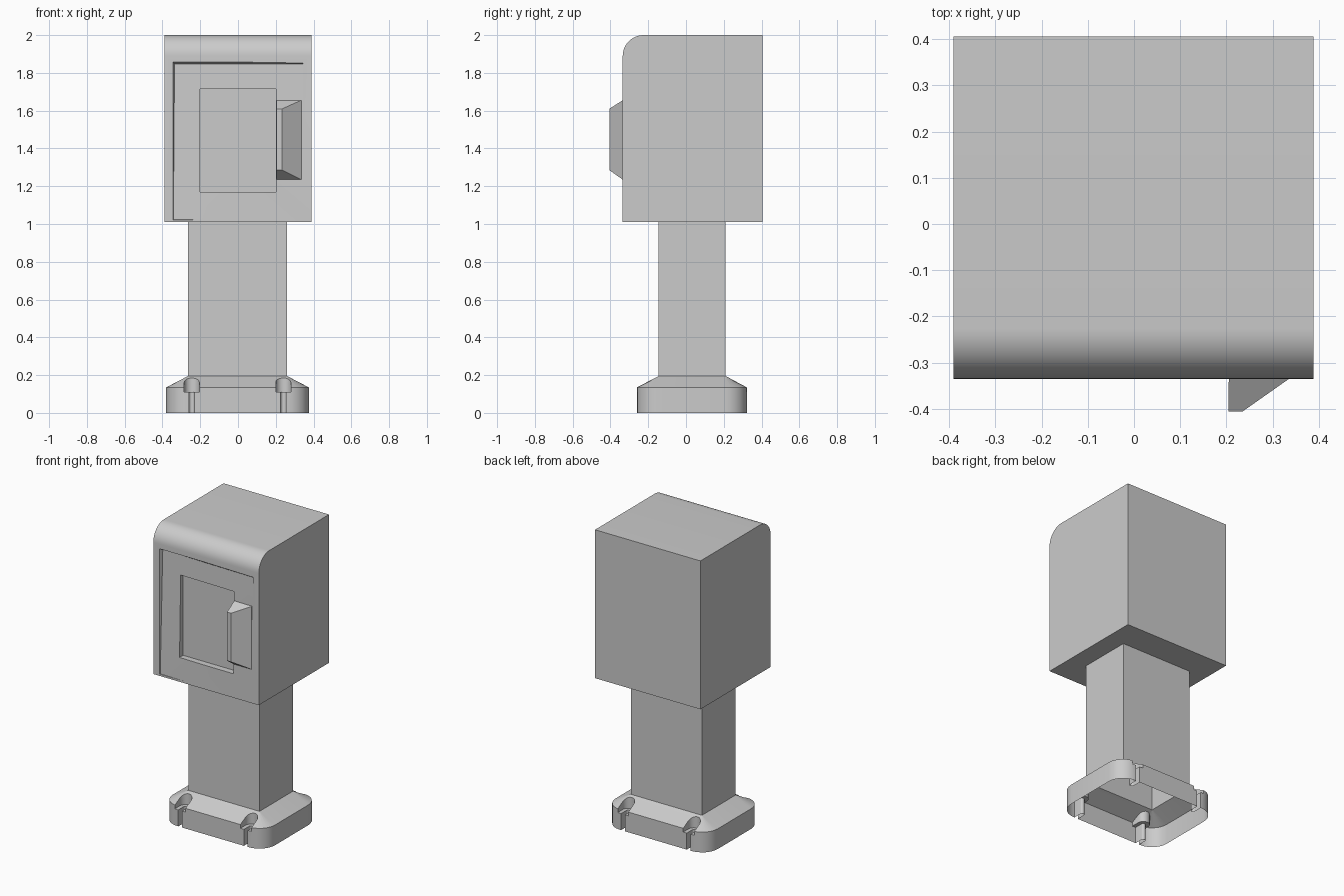
import bpy, bmesh
from math import pi, sin, cos, radians

if "Cube" in bpy.data.objects:
    bpy.data.objects.remove(bpy.data.objects["Cube"])


def finish(name, bm):
    bmesh.ops.recalc_face_normals(bm, faces=bm.faces)
    me = bpy.data.meshes.new(name)
    bm.to_mesh(me)
    bm.free()
    ob = bpy.data.objects.new(name, me)
    bpy.context.collection.objects.link(ob)
    return ob


def loft(name, loops, caps=True):
    """Skin a stack of equal-length point loops."""
    bm = bmesh.new()
    rings = [[bm.verts.new(p) for p in loop] for loop in loops]
    n = len(rings[0])
    for a, b in zip(rings, rings[1:]):
        for i in range(n):
            j = (i + 1) % n
            bm.faces.new((a[i], a[j], b[j], b[i]))
    if caps:
        bm.faces.new(rings[0])
        bm.faces.new(rings[-1])
    return finish(name, bm)


def rect(x0, x1, y0, y1, z):
    return [(x0, y0, z), (x1, y0, z), (x1, y1, z), (x0, y1, z)]


def front_rect(x0, x1, z0, z1, y):
    return [(x0, y, z0), (x1, y, z0), (x1, y, z1), (x0, y, z1)]


def rounded_rect(x0, x1, y0, y1, r, z, seg=6):
    pts = []
    corners = ((x1 - r, y1 - r), (x0 + r, y1 - r), (x0 + r, y0 + r), (x1 - r, y0 + r))
    for k, (cx, cy) in enumerate(corners):
        for i in range(seg + 1):
            a = (k + i / seg) * pi / 2
            pts.append((cx + r * cos(a), cy + r * sin(a), z))
    return pts


def cut(ob, cutter):
    m = ob.modifiers.new("cut", 'BOOLEAN')
    m.operation, m.solver, m.object = 'DIFFERENCE', 'EXACT', cutter
    bpy.context.view_layer.objects.active = ob
    bpy.ops.object.modifier_apply(modifier=m.name)
    bpy.data.objects.remove(cutter, do_unlink=True)


def smooth(ob):
    bpy.ops.object.select_all(action='DESELECT')
    ob.select_set(True)
    bpy.context.view_layer.objects.active = ob
    bpy.ops.object.shade_smooth_by_angle(angle=radians(25))


# Cabinet head: side profile with a rounded top front edge
F, R = -0.335, 0.11
profile = [(0.405, 1.01), (0.405, 2.0)]
for i in range(13):
    a = pi / 2 + i / 12 * pi / 2
    profile.append((F + R + R * cos(a), 2.0 - R + R * sin(a)))
profile.append((F, 1.01))
head = loft("cabinet_head", [[(x, y, z) for y, z in profile] for x in (-0.39, 0.388)])

# Slightly tilted door, sunk most at its upper left
door = [(-0.342, F + 0.004, 1.023), (0.345, F - 0.0105, 1.023),
        (0.345, F + 0.0075, 1.847), (-0.336, F + 0.022, 1.847)]
cut(head, loft("door_cutter", [front_rect(-0.352, 0.345, 1.015, 1.870, F - 0.025), door]))

# Window recess
cut(head, loft("window_cutter", [front_rect(-0.2, 0.2, 1.17, 1.715, y) for y in (-0.45, F + 0.042)]))
smooth(head)

# Wedge-shaped door handle
loft("door_handle", [front_rect(0.205, 0.335, 1.235, 1.655, F + 0.015),
                     front_rect(0.205, 0.335, 1.235, 1.655, F),
                     front_rect(0.204, 0.234, 1.285, 1.61, -0.406)])

# Hollow post
loft("post", [rect(-0.265, 0.26, -0.145, 0.21, z) for z in (0.195, 1.01)], caps=False)

# Base with chamfered shoulder
X0, X1, Y0, Y1 = -0.38, 0.375, -0.26, 0.322
base = loft("base", [rounded_rect(X0, X1, Y0, Y1, 0.115, 0.0),
                     rounded_rect(X0, X1, Y0, Y1, 0.115, 0.135),
                     rounded_rect(-0.265, 0.26, -0.145, 0.21, 0.001, 0.195)])


def slot(x, y, side, r, z0, z1):
    """U-shaped slot cutter, round end inward, open outward."""
    pts = [(x + r * cos(pi * i / 10), y - side * r * sin(pi * i / 10)) for i in range(11)]
    pts += [(x - r, y + side * 0.2), (x + r, y + side * 0.2)]
    return loft("slot_cutter", [[(px, py, z) for px, py in pts] for z in (z0, z1)])


# Bolt slots with wider pockets, front and back
for x in (-0.245, 0.24):
    for y, side in ((-0.205, -1), (0.267, 1)):
        cut(base, slot(x, y, side, 0.014, -0.1, 0.15))
        cut(base, slot(x, y, side, 0.04, 0.11, 0.3))

# Open the base underneath and into the post
bm = bmesh.new()
bm.from_mesh(base.data)
ends = [f for f in bm.faces if all(v.co.z < 0.001 for v in f.verts)
        or all(v.co.z > 0.194 for v in f.verts)]
bmesh.ops.delete(bm, geom=ends, context='FACES')
bm.to_mesh(base.data)
bm.free()
smooth(base)
